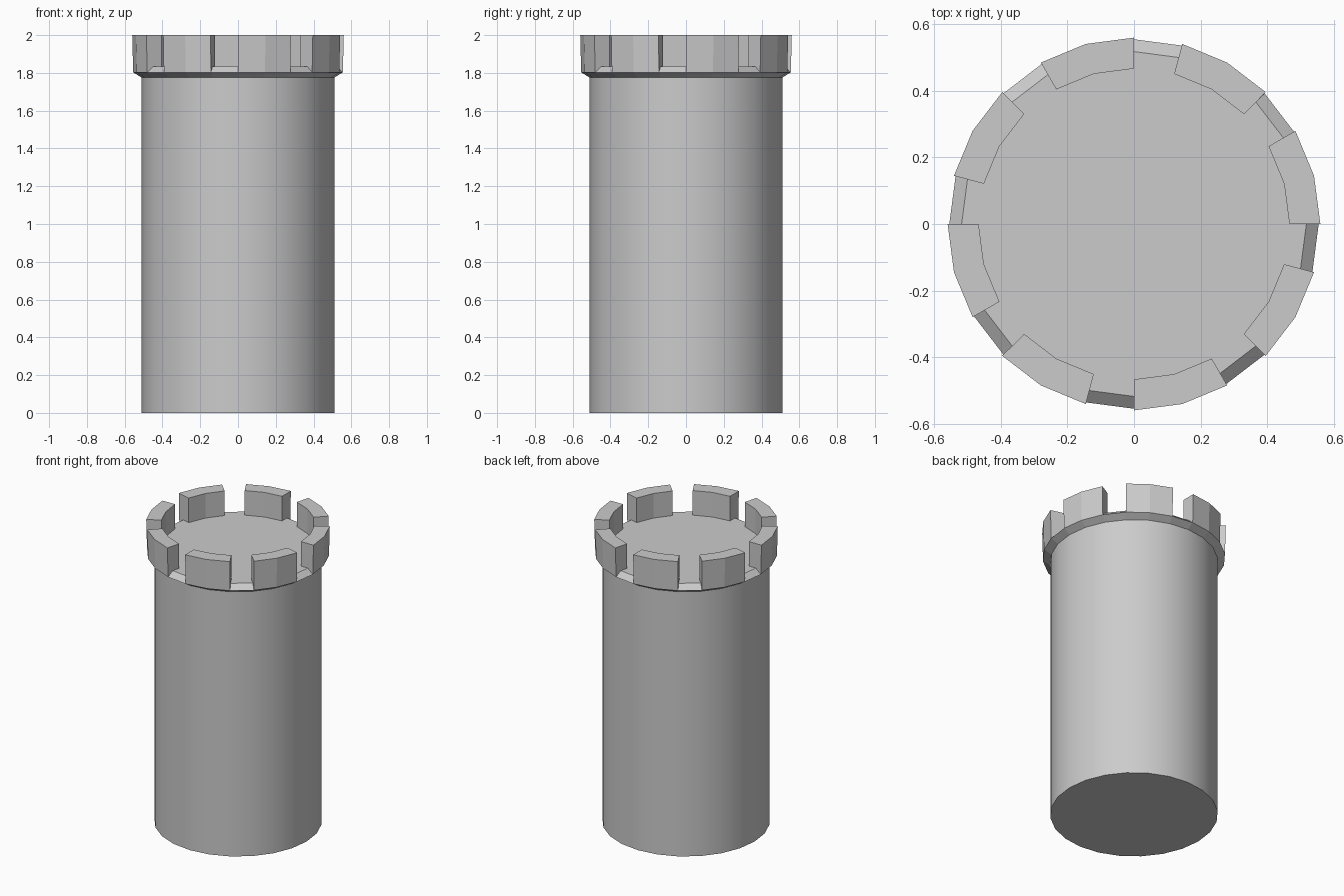
import bpy, bmesh
from math import cos, sin, radians

if "Cube" in bpy.data.objects:
    bpy.data.objects.remove(bpy.data.objects["Cube"])

SIDES = 24
STEP = 360 / SIDES
# (radius, height): shaft, flared collar, sloped sill, inner edge of parapet
PROFILE = [(0.51, 0), (0.51, 1.775), (0.555, 1.803), (0.518, 1.835), (0.467, 1.835)]
TOP_Z, TOP_R = 2.0, 0.56

bm = bmesh.new()


def ring(r, z):
    return [bm.verts.new((r * cos(radians(i * STEP)), r * sin(radians(i * STEP)), z))
            for i in range(SIDES)]


# Lathed tower body
rings = [ring(r, z) for r, z in PROFILE]
merlon_faces = []
for row in range(len(rings) - 1):
    a, b = rings[row], rings[row + 1]
    for i in range(SIDES):
        j = (i + 1) % SIDES
        f = bm.faces.new((a[i], a[j], b[j], b[i]))
        f.smooth = row == 0
        # two of every three segments on the rim carry a merlon
        if row >= 2 and i % 3 != 2:
            merlon_faces.append(f)
bm.faces.new(rings[0][::-1])
bm.faces.new(rings[-1])

# Raise the eight merlons from the rim
result = bmesh.ops.extrude_face_region(bm, geom=merlon_faces)
for v in result["geom"]:
    if isinstance(v, bmesh.types.BMVert):
        r = v.co.xy.length
        if r > 0.54:
            v.co.x *= TOP_R / r
            v.co.y *= TOP_R / r
        v.co.z = TOP_Z
old = [f for f in merlon_faces if f.is_valid]
if old:
    bmesh.ops.delete(bm, geom=old, context='FACES')
bmesh.ops.recalc_face_normals(bm, faces=bm.faces[:])

mesh = bpy.data.meshes.new("round_tower")
bm.to_mesh(mesh)
bm.free()
tower = bpy.data.objects.new("round_tower", mesh)
bpy.context.collection.objects.link(tower)
